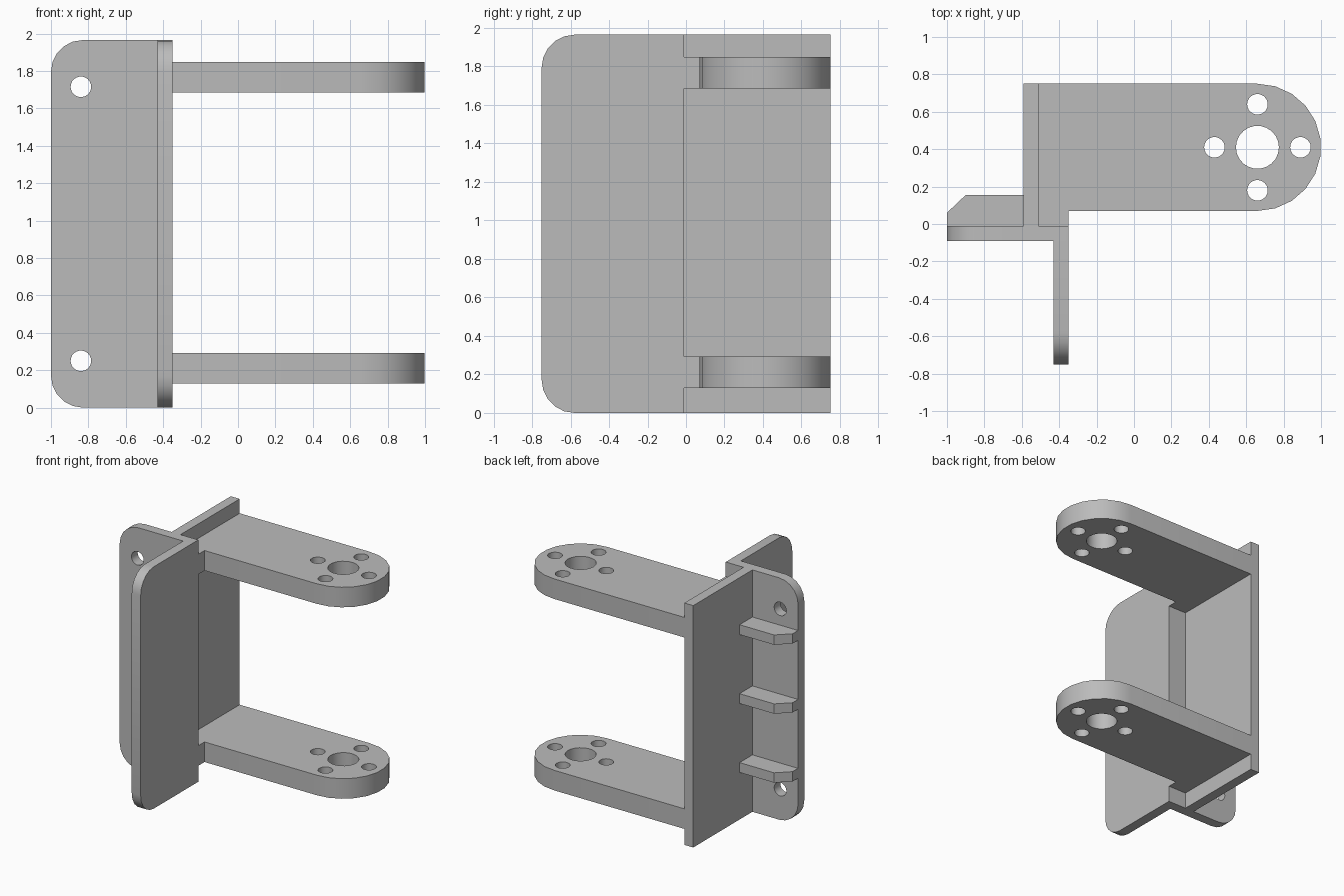
import bpy
import bmesh
from math import cos, sin, radians
from mathutils import Vector

cube = bpy.data.objects.get("Cube")
if cube:
    bpy.data.objects.remove(cube, do_unlink=True)

GREY = (0.5, 0.5, 0.5, 1)
grey = bpy.data.materials.new("plain grey")
grey.use_nodes = True
grey.diffuse_color = GREY
grey.node_tree.nodes["Principled BSDF"].inputs["Base Color"].default_value = GREY

HEIGHT = 1.965
X_OUT, X_IN = -1.0, -0.35          # ends of the mounting plate
Y_FRONT, Y_SEAM, Y_BACK = -0.09, -0.01, 0.75
WALL_L, WALL_R = -0.59, -0.51      # back wall faces
CORNER = 0.17


def arc(cx, cy, r, start, end, steps):
    angles = [radians(start + (end - start) * i / steps) for i in range(steps + 1)]
    return [(cx + r * cos(a), cy + r * sin(a)) for a in angles]


def circle(cx, cy, r):
    return arc(cx, cy, r, 0, 360, 22)[:-1]


def rounded_on_low_side(lo, hi):
    """Upright panel outline, rounded at the two corners on its low side."""
    c, r = lo + CORNER, CORNER
    return ([(hi, 0), (hi, HEIGHT)]
            + arc(c, HEIGHT - r, r, 90, 180, 5)
            + arc(c, r, r, 180, 270, 5))


def prism(name, axis, low, high, outline, holes=()):
    """Extrude a flat outline, with optional holes, along one axis."""
    place = {"x": lambda a, b: (low, a, b),
             "y": lambda a, b: (a, low, b),
             "z": lambda a, b: (a, b, low)}[axis]
    direction = Vector([float(axis == k) for k in "xyz"])
    bm = bmesh.new()
    for loop in [outline, *holes]:
        verts = [bm.verts.new(place(a, b)) for a, b in loop]
        for i, v in enumerate(verts):
            bm.edges.new((verts[i - 1], v))
    bmesh.ops.triangle_fill(bm, edges=bm.edges[:], use_beauty=True, normal=direction)
    result = bmesh.ops.extrude_face_region(bm, geom=bm.faces[:], use_keep_orig=True)
    moved = [g for g in result["geom"] if isinstance(g, bmesh.types.BMVert)]
    bmesh.ops.translate(bm, verts=moved, vec=direction * (high - low))
    bmesh.ops.recalc_face_normals(bm, faces=bm.faces[:])
    mesh = bpy.data.meshes.new(name)
    bm.to_mesh(mesh)
    bm.free()
    mesh.materials.append(grey)
    obj = bpy.data.objects.new(name, mesh)
    bpy.context.collection.objects.link(obj)
    bpy.ops.object.select_all(action="DESELECT")
    obj.select_set(True)
    bpy.context.view_layer.objects.active = obj
    bpy.ops.object.shade_smooth_by_angle(angle=radians(30))
    return obj


# Mounting plate with two screw holes
prism("mounting_plate", "y", Y_FRONT, Y_SEAM, rounded_on_low_side(X_OUT, X_IN),
      [circle(-0.84, z, 0.055) for z in (0.25, HEIGHT - 0.25)])

# Front wing
prism("front_wing", "x", -0.43, X_IN, rounded_on_low_side(-0.75, Y_FRONT))

# Back wall
prism("back_wall", "x", WALL_L, WALL_R,
      [(Y_SEAM, 0), (Y_BACK, 0), (Y_BACK, HEIGHT), (Y_SEAM, HEIGHT)])

# Arms with a rounded end, a centre bore and four bolt holes
cx, cy, r, bolt = 0.66, 0.41, 0.34, 0.23
arm = ([(WALL_R, Y_BACK), (WALL_R, Y_SEAM), (X_IN, Y_SEAM), (X_IN, cy - r)]
       + arc(cx, cy, r, -90, 90, 11))
bores = [circle(cx, cy, 0.115)]
bores += [circle(cx + dx * bolt, cy + dy * bolt, 0.055)
          for dx, dy in ((1, 0), (-1, 0), (0, 1), (0, -1))]
for name, z in (("lower_arm", 0.13), ("upper_arm", 1.685)):
    prism(name, "z", z, z + 0.163, arm, bores)

# Stiffening ribs behind the mounting plate
rib = [(X_OUT, Y_SEAM), (WALL_L, Y_SEAM), (WALL_L, 0.155), (-0.9, 0.155), (X_OUT, 0.06)]
for name, offset in (("lower_rib", -0.56), ("middle_rib", 0), ("upper_rib", 0.56)):
    mid = HEIGHT / 2 + offset
    prism(name, "z", mid - 0.04, mid + 0.04, rib)
